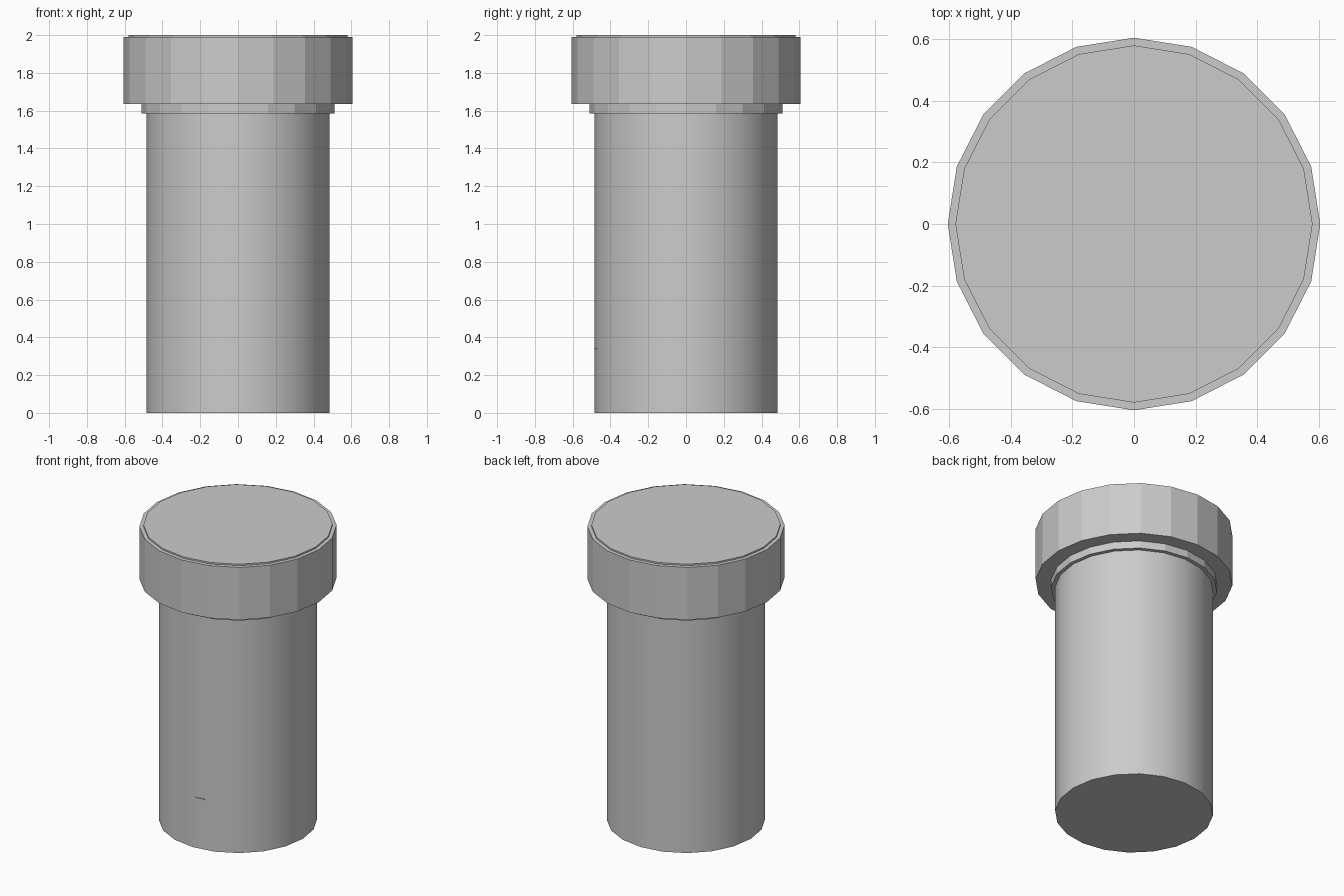
import bpy, bmesh
from math import cos, sin, pi, radians

if "Cube" in bpy.data.objects:
    bpy.data.objects.remove(bpy.data.objects["Cube"])

SIDES = 20


def turned(name, profile, smooth=False):
    """Closed 20-sided solid from (radius, z) rings, bottom to top."""
    bm = bmesh.new()
    rings = [[bm.verts.new((r * cos(2 * pi * i / SIDES), r * sin(2 * pi * i / SIDES), z))
              for i in range(SIDES)] for r, z in profile]
    for low, high in zip(rings, rings[1:]):
        for i in range(SIDES):
            j = (i + 1) % SIDES
            bm.faces.new((low[i], low[j], high[j], high[i]))
    bm.faces.new(rings[0][::-1])
    bm.faces.new(rings[-1])
    mesh = bpy.data.meshes.new(name)
    bm.to_mesh(mesh)
    bm.free()
    obj = bpy.data.objects.new(name, mesh)
    bpy.context.collection.objects.link(obj)
    if smooth:
        bpy.ops.object.select_all(action='DESELECT')
        obj.select_set(True)
        bpy.context.view_layer.objects.active = obj
        bpy.ops.object.shade_smooth_by_angle(angle=radians(30))
    return obj


# Smooth cylindrical container
turned("body", [(0.485, 0.0), (0.485, 1.62)], smooth=True)

# Narrow ring under the lid
turned("collar", [(0.51, 1.585), (0.51, 1.64)])

# Faceted lid with a thin raised disc on top
turned("lid", [(0.605, 1.635), (0.605, 1.99), (0.58, 1.99), (0.58, 2.0)])

# Tiny sliver on the front of the body
bpy.ops.mesh.primitive_cube_add(size=1, location=(0.05, -0.477, 0.34),
                                rotation=(0, 0, radians(9)))
mark = bpy.context.object
mark.name = "front_mark"
mark.scale = (0.06, 0.01, 0.004)
